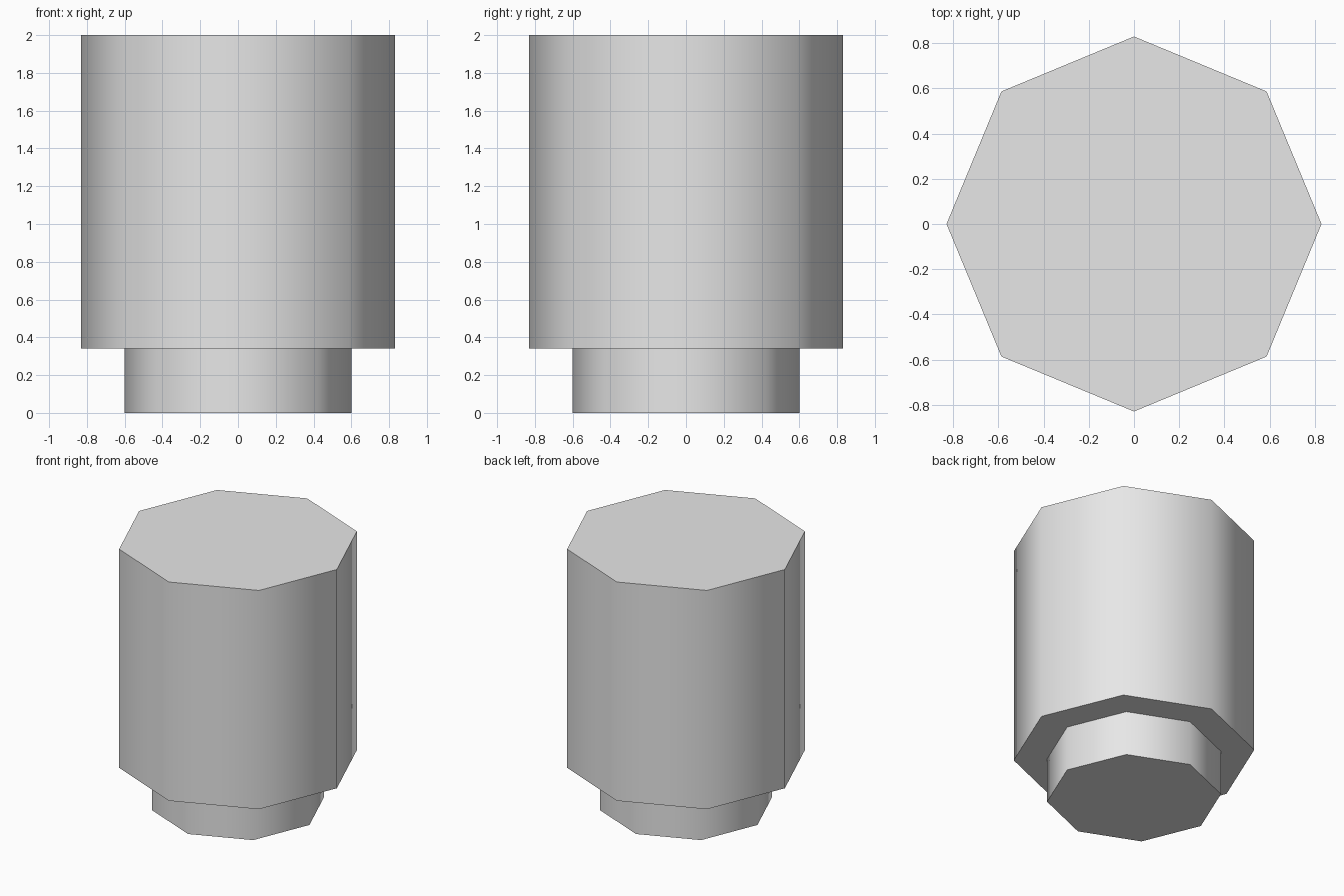
import bpy
import math

if "Cube" in bpy.data.objects:
    bpy.data.objects.remove(bpy.data.objects["Cube"])

# One light grey colour for the whole model
grey = bpy.data.materials.new("light grey")
grey.diffuse_color = (0.8, 0.8, 0.8, 1.0)
grey.use_nodes = True
grey.node_tree.nodes["Principled BSDF"].inputs["Base Color"].default_value = grey.diffuse_color


def octagon_prism(name, radius, z_low, z_high):
    """Eight-sided prism with corners on the axes and smooth sides."""
    bpy.ops.mesh.primitive_cylinder_add(
        vertices=8, radius=radius, depth=z_high - z_low,
        location=(0, 0, (z_low + z_high) / 2))
    obj = bpy.context.object
    obj.name = name
    obj.data.materials.append(grey)
    bpy.ops.object.shade_smooth_by_angle(angle=math.radians(60))
    return obj


# Narrow foot and wide body standing on it
octagon_prism("foot", 0.60, 0.0, 0.34)
octagon_prism("body", 0.83, 0.34, 2.0)
